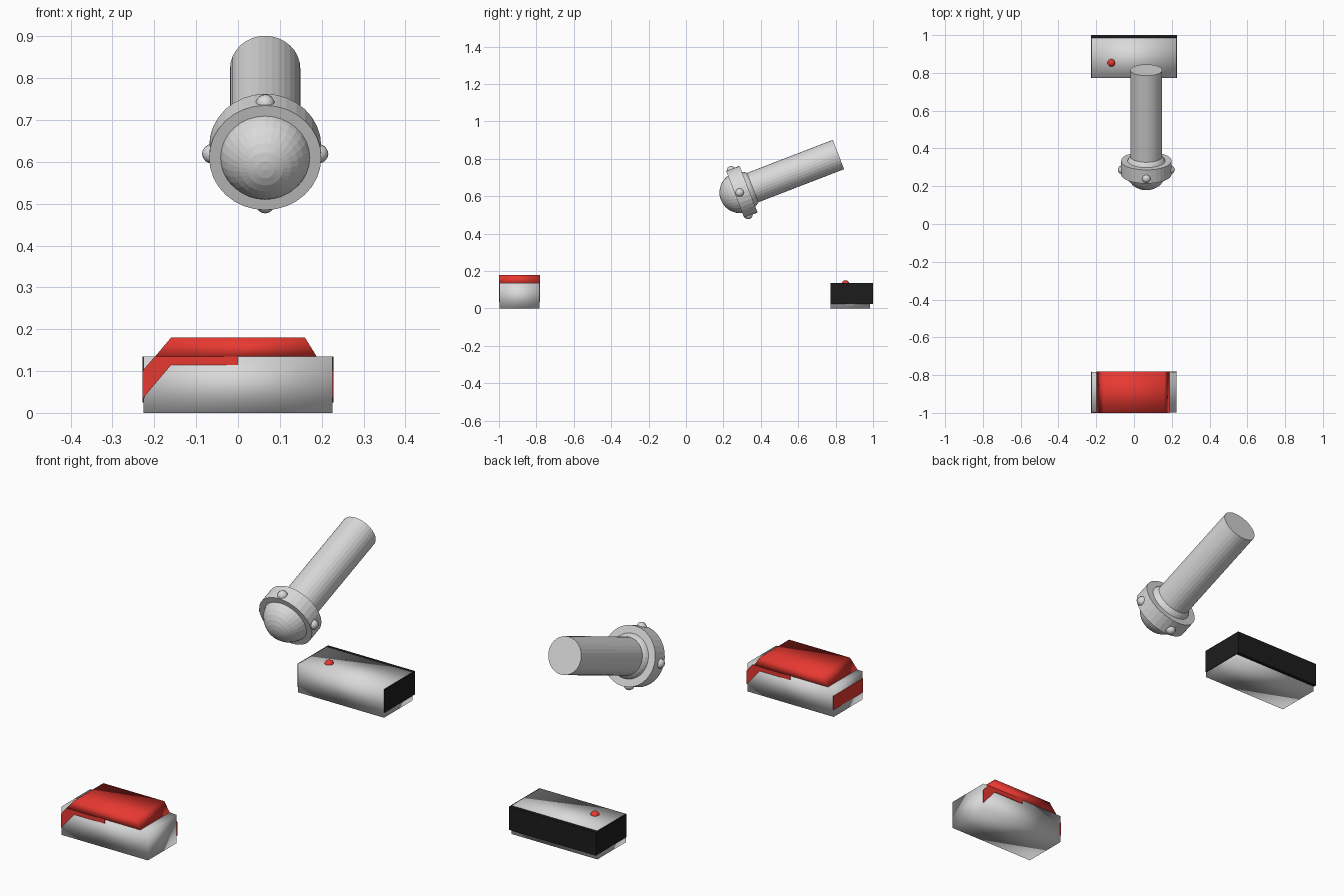
import bpy, math
from mathutils import Vector, Matrix

cube = bpy.data.objects.get("Cube")
if cube:
    bpy.data.objects.remove(cube)


def material(name, rgb):
    m = bpy.data.materials.new(name)
    m.use_nodes = True
    m.diffuse_color = (*rgb, 1)
    m.node_tree.nodes["Principled BSDF"].inputs["Base Color"].default_value = (*rgb, 1)
    return m


GREY = material("light grey", (0.7, 0.7, 0.7))
RED = material("red", (0.8, 0.04, 0.03))
BLACK = material("black", (0.012, 0.012, 0.012))


def finish(obj, name, mat, smooth=False):
    obj.name = name
    obj.data.materials.append(mat)
    for p in obj.data.polygons:
        p.use_smooth = smooth
    return obj


def box(name, mat, x, y, z, smooth=False):
    return prism(name, mat, [(x[0], z[0]), (x[1], z[0]), (x[1], z[1]), (x[0], z[1])], y, smooth)


def prism(name, mat, profile, y, smooth=False):
    """Extrude an x-z profile (counter-clockwise from the front) along y."""
    n = len(profile)
    verts = [(px, yy, pz) for yy in y for px, pz in profile]
    faces = [list(range(n)), list(range(2 * n - 1, n - 1, -1))]
    faces += [[i, i + n, (i + 1) % n + n, (i + 1) % n] for i in range(n)]
    mesh = bpy.data.meshes.new(name)
    mesh.from_pydata(verts, [], faces)
    obj = bpy.data.objects.new(name, mesh)
    bpy.context.collection.objects.link(obj)
    return finish(obj, name, mat, smooth)


# Front block with a red saddle and painted bands
END, TOP = 0.228, 0.135
box("front_block", GREY, (-END + 0.002, END - 0.002), (-0.997, -0.783), (0, TOP), True)
prism("red_saddle", RED,
      [(-0.198, TOP), (0.188, TOP), (0.16, 0.18), (-0.16, 0.18)], (-1, -0.78), True)
band = [(-END, 0.035), (-0.16, 0.115), (0, 0.115), (0, TOP), (-0.198, TOP), (-END, 0.1)]
prism("front_red_band", RED, band, (-1, -0.996))
prism("back_red_band", RED, [(-x, z) for x, z in band][::-1][::-1], (-0.78, -0.784))
box("end_red_band", RED, (-END, -END + 0.004), (-1, -0.78), (0.035, 0.1))

# Back block with a black shell on three sides and a red button
box("back_block", GREY, (-END + 0.003, END - 0.003), (0.772, 0.985), (0, TOP), True)
box("back_black_panel", BLACK, (-END, END), (0.985, 1), (0.025, TOP))
for side, name in ((-1, "right"), (1, "left")):
    box(name + "_black_panel", BLACK, sorted((side * END, side * (END - 0.004))),
        (0.772, 0.995), (0.025, TOP))
bpy.ops.mesh.primitive_uv_sphere_add(segments=16, ring_count=10, radius=0.021,
                                     location=(-0.12, 0.853, 0.13))
finish(bpy.context.object, "red_button", RED, True)

# Tilted lamp: its local z axis runs from the dome to the tail
axis = Vector((0, 0.933, 0.36)).normalized()
frame = Matrix.Translation((0.065, 0.815, 0.823)) @ axis.to_track_quat('Z', 'Y').to_matrix().to_4x4()


def place(obj, offset):
    obj.matrix_world = frame @ Matrix.Translation(offset)


def lamp_cylinder(name, radius, z0, z1):
    bpy.ops.mesh.primitive_cylinder_add(vertices=32, radius=radius, depth=z1 - z0)
    place(finish(bpy.context.object, name, GREY), (0, 0, (z0 + z1) / 2))


def lamp_sphere(name, radius, offset, segments, rings):
    bpy.ops.mesh.primitive_uv_sphere_add(segments=segments, ring_count=rings, radius=radius)
    place(finish(bpy.context.object, name, GREY, segments < 32), offset)


RING_FRONT, RING_BACK = -0.592, -0.515
lamp_cylinder("lamp_handle", 0.084, RING_BACK - 0.03, 0)
lamp_cylinder("lamp_collar", 0.134, RING_FRONT, RING_BACK)
lamp_sphere("lamp_dome", 0.111, (0, 0, RING_FRONT + 0.029), 32, 16)
for i in range(4):
    a = i * math.pi / 2
    lamp_sphere("collar_knob", 0.023, (0.128 * math.cos(a), 0.128 * math.sin(a), -0.566), 16, 8)

# Make every face point outward
for obj in bpy.context.scene.objects:
    if obj.type == 'MESH':
        bpy.ops.object.select_all(action='DESELECT')
        obj.select_set(True)
        bpy.context.view_layer.objects.active = obj
        bpy.ops.object.mode_set(mode='EDIT')
        bpy.ops.mesh.select_all(action='SELECT')
        bpy.ops.mesh.normals_make_consistent(inside=False)
        bpy.ops.object.mode_set(mode='OBJECT')
